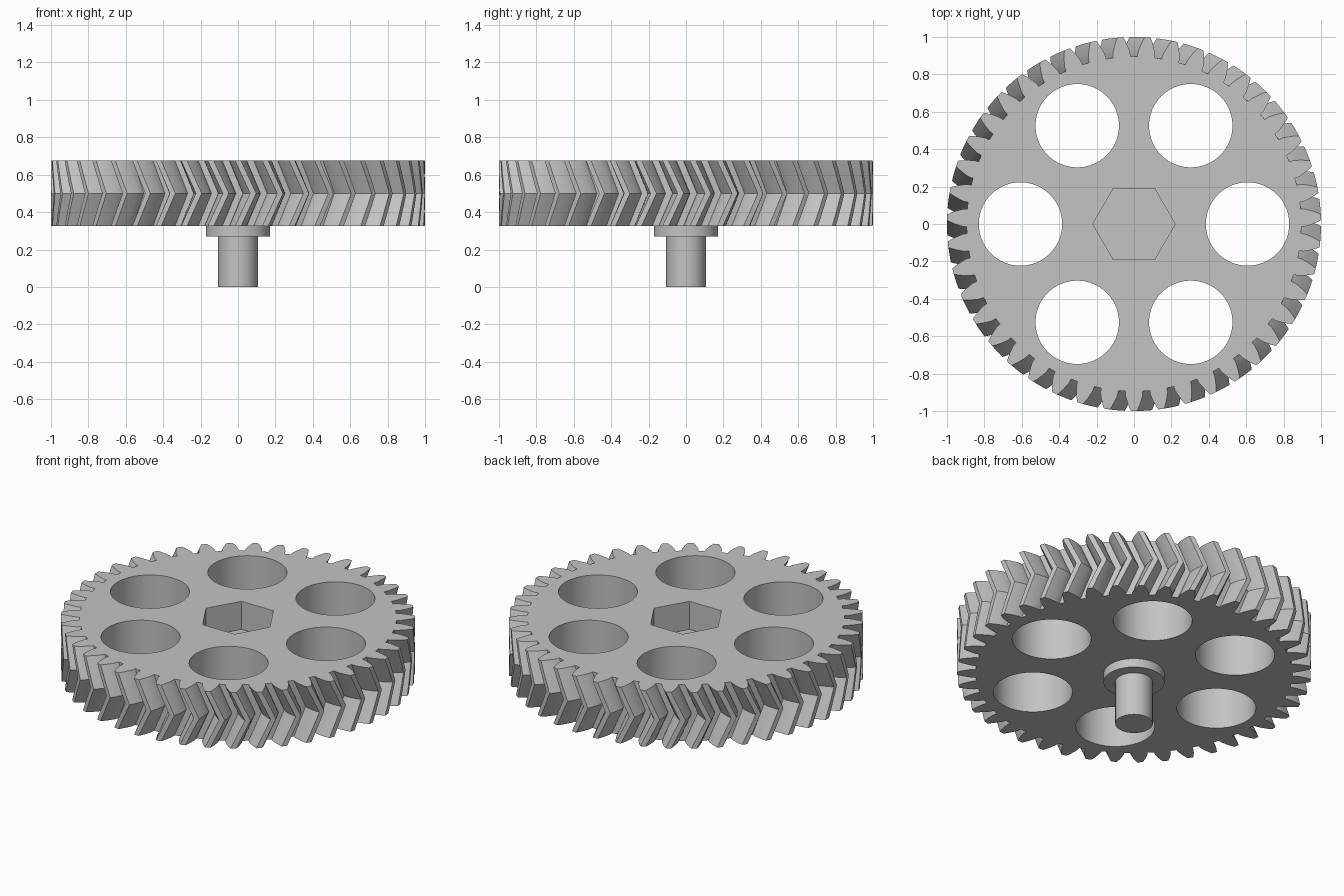
import bpy, bmesh
from math import radians, sin, cos, pi
from mathutils import Matrix

cube = bpy.data.objects.get("Cube")
if cube:
    bpy.data.objects.remove(cube, do_unlink=True)

TEETH = 43
TWIST = radians(200 / TEETH)
Z_LOW, Z_MID, Z_TOP = 0.325, 0.5, 0.675
STEPS = 3  # rings per half of the herringbone

grey = bpy.data.materials.new("light_grey")
grey.use_nodes = True
colour = (0.55, 0.55, 0.55, 1)
grey.diffuse_color = colour
grey.node_tree.nodes["Principled BSDF"].inputs["Base Color"].default_value = colour


def make_object(name, bm):
    bmesh.ops.recalc_face_normals(bm, faces=bm.faces)
    mesh = bpy.data.meshes.new(name)
    bm.to_mesh(mesh)
    bm.free()
    obj = bpy.data.objects.new(name, mesh)
    bpy.context.collection.objects.link(obj)
    mesh.materials.append(grey)
    return obj


def add_prism(bm, radius, z0, z1, sides, x=0, y=0):
    bmesh.ops.create_cone(bm, cap_ends=True, segments=sides,
                          radius1=radius, radius2=radius, depth=z1 - z0,
                          matrix=Matrix.Translation((x, y, (z0 + z1) / 2)))


def select_only(obj):
    bpy.ops.object.select_all(action='DESELECT')
    obj.select_set(True)
    bpy.context.view_layer.objects.active = obj


# Tooth outline: radius and half-angle in degrees, from root to tip
flank = [(0.895, 3.0), (0.92, 2.85), (0.94, 2.42), (0.958, 2.03),
         (0.98, 1.48), (1.0, 0.9)]
tooth = [(r, -a) for r, a in flank] + [(r, a) for r, a in reversed(flank)]
outline = [(r, radians(a) + 2 * pi * i / TEETH - pi / 2)
           for i in range(TEETH) for r, a in tooth]

# Gear body: stacked outlines twisted forward to mid-height, then back
bm = bmesh.new()
rings = []
for k in range(2 * STEPS + 1):
    z = Z_LOW + (Z_TOP - Z_LOW) * k / (2 * STEPS)
    turn = TWIST * (1 - abs(k - STEPS) / STEPS)
    rings.append([bm.verts.new((r * cos(a + turn), r * sin(a + turn), z))
                  for r, a in outline])
count = len(outline)
for low, high in zip(rings, rings[1:]):
    for i in range(count):
        j = (i + 1) % count
        bm.faces.new((low[i], low[j], high[j], high[i]))
bm.faces.new(rings[0])
bm.faces.new(rings[-1])
gear = make_object("herringbone_gear", bm)

# Cutters: six round lightening holes and the hexagonal socket
bm = bmesh.new()
for i in range(6):
    a = i * pi / 3
    add_prism(bm, 0.223, 0.2, 0.8, 64, 0.607 * cos(a), 0.607 * sin(a))
hexagon = [(0.22 * cos(i * pi / 3), 0.22 * sin(i * pi / 3)) for i in range(6)]
base = [bm.verts.new((x, y, Z_MID)) for x, y in hexagon]
top = [bm.verts.new((x, y, 0.8)) for x, y in hexagon]
bm.faces.new(base)
bm.faces.new(top)
for i in range(6):
    j = (i + 1) % 6
    bm.faces.new((base[i], base[j], top[j], top[i]))
cutter = make_object("hole_cutter", bm)
cutter.hide_render = True

cut = gear.modifiers.new("holes", 'BOOLEAN')
cut.operation = 'DIFFERENCE'
cut.solver = 'EXACT'
cut.object = cutter
select_only(gear)
bpy.ops.object.modifier_apply(modifier=cut.name)
bpy.data.objects.remove(cutter, do_unlink=True)

# Collar and shaft beneath the gear
bm = bmesh.new()
add_prism(bm, 0.172, 0.27, 0.34, 64)
collar = make_object("collar", bm)
bm = bmesh.new()
add_prism(bm, 0.106, 0, 0.34, 48)
shaft = make_object("shaft", bm)

for obj in (gear, collar, shaft):
    select_only(obj)
    bpy.ops.object.shade_smooth_by_angle(angle=radians(25))
